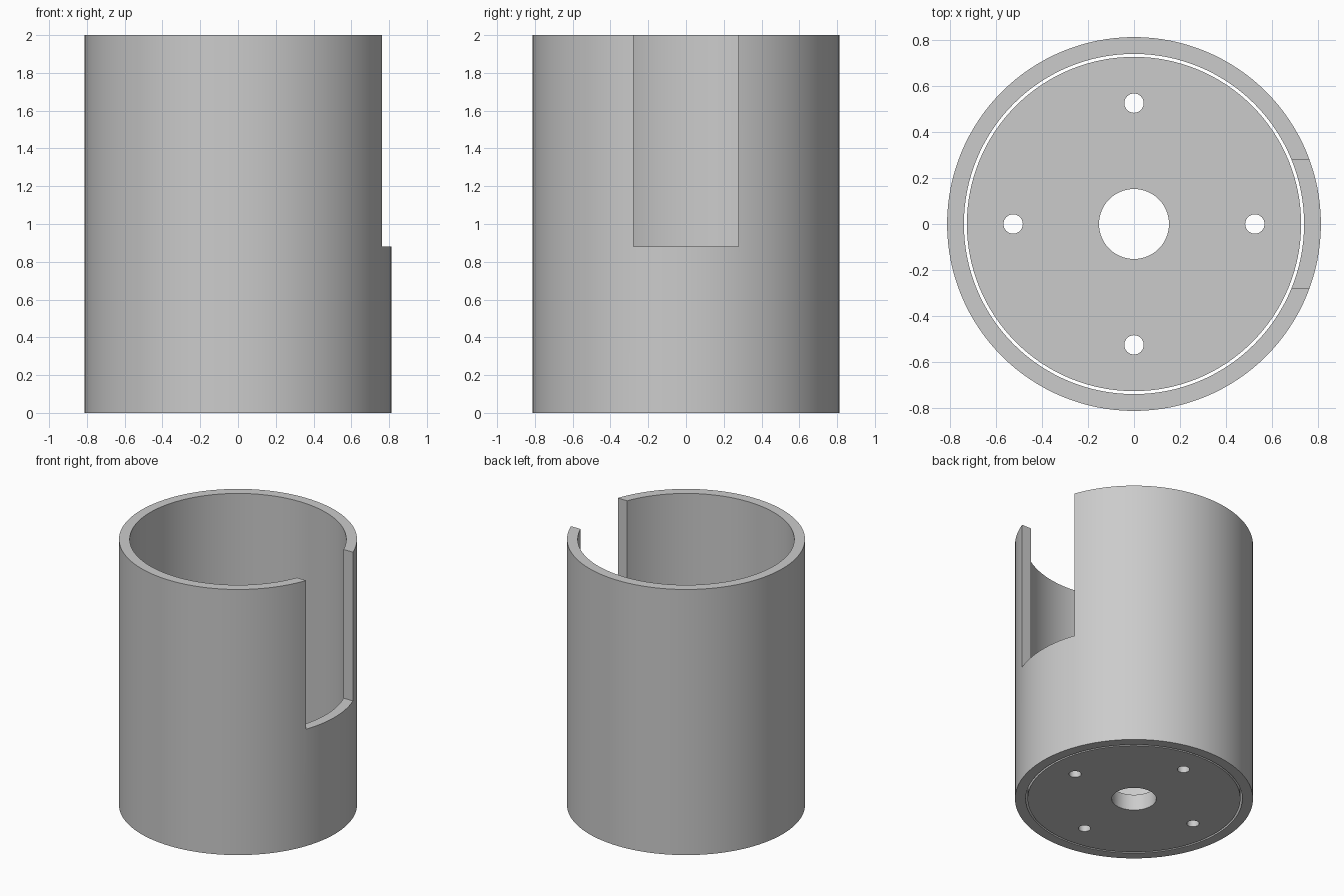
import bpy
import math

HEIGHT, OUTER, INNER = 2.0, 0.812, 0.739
DISC_RADIUS, DISC_THICK = 0.726, 0.12
NOTCH_HALF, NOTCH_FLOOR = 0.278, 0.88

default = bpy.data.objects.get("Cube")
if default:
    bpy.data.objects.remove(default, do_unlink=True)

grey = bpy.data.materials.new("plain grey")
grey.use_nodes = True
grey.diffuse_color = (0.6, 0.6, 0.6, 1)
grey.node_tree.nodes["Principled BSDF"].inputs["Base Color"].default_value = (0.6, 0.6, 0.6, 1)


def cylinder(name, radius, z0, z1, x=0, y=0, sides=128):
    bpy.ops.mesh.primitive_cylinder_add(vertices=sides, radius=radius, depth=z1 - z0,
                                        location=(x, y, (z0 + z1) / 2))
    obj = bpy.context.object
    obj.name = name
    obj.data.materials.append(grey)
    return obj


def cut(target, cutter):
    cutter.hide_render = True
    mod = target.modifiers.new("cut", "BOOLEAN")
    mod.operation, mod.solver, mod.object = "DIFFERENCE", "EXACT", cutter
    bpy.ops.object.select_all(action="DESELECT")
    bpy.context.view_layer.objects.active = target
    target.select_set(True)
    bpy.ops.object.modifier_apply(modifier=mod.name)
    bpy.data.objects.remove(cutter, do_unlink=True)


def smooth(obj):
    bpy.ops.object.select_all(action="DESELECT")
    bpy.context.view_layer.objects.active = obj
    obj.select_set(True)
    bpy.ops.object.shade_smooth_by_angle(angle=math.radians(30))


# Open tube wall
tube = cylinder("tube_wall", OUTER, 0, HEIGHT)
cut(tube, cylinder("bore_cutter", INNER, -0.5, HEIGHT + 0.5))

# Tall notch in the left side, open at the rim
bpy.ops.mesh.primitive_cube_add(size=1, location=(OUTER, 0, NOTCH_FLOOR + HEIGHT / 2))
notch = bpy.context.object
notch.name = "notch_cutter"
notch.scale = (OUTER, 2 * NOTCH_HALF, HEIGHT)
notch.data.materials.append(grey)
cut(tube, notch)
smooth(tube)

# Loose base disc with a centre hole and four screw holes
disc = cylinder("base_disc", DISC_RADIUS, 0, DISC_THICK)
cut(disc, cylinder("centre_hole_cutter", 0.152, -0.5, 0.5, sides=64))
for i in range(4):
    a = i * math.pi / 2
    cut(disc, cylinder("screw_hole_cutter", 0.042, -0.5, 0.5,
                       0.525 * math.cos(a), 0.525 * math.sin(a), sides=32))
smooth(disc)
